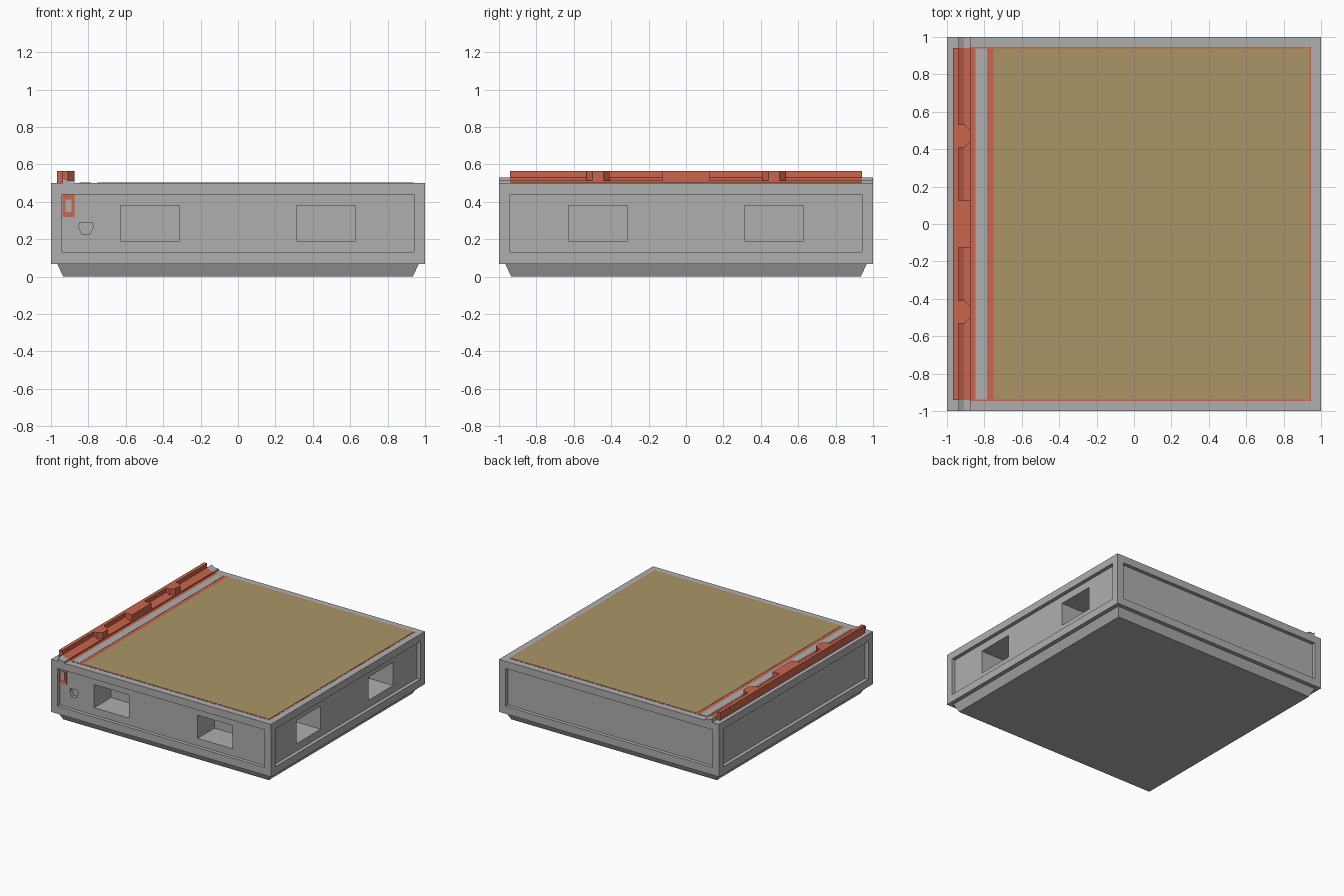
import bpy, bmesh
from mathutils import Matrix

if "Cube" in bpy.data.objects:
    bpy.data.objects.remove(bpy.data.objects["Cube"])


def material(name, rgb):
    m = bpy.data.materials.new(name)
    m.diffuse_color = (*rgb, 1)
    m.use_nodes = True
    m.node_tree.nodes["Principled BSDF"].inputs["Base Color"].default_value = m.diffuse_color
    return m


GRAY = material("concrete gray", (0.43, 0.43, 0.43))
RED = material("brick red", (0.60, 0.13, 0.073))
TAN = material("sand tan", (0.40, 0.30, 0.13))


def add_prism(bm, bottom, top):
    """Close a solid between two matching point loops."""
    a = [bm.verts.new(p) for p in bottom]
    b = [bm.verts.new(p) for p in top]
    n = len(a)
    bm.faces.new(a[::-1])
    bm.faces.new(b)
    for i in range(n):
        j = (i + 1) % n
        bm.faces.new((a[i], a[j], b[j], b[i]))


def add_box(bm, x0, x1, y0, y1, z0, z1):
    pts = [(x0, y0), (x1, y0), (x1, y1), (x0, y1)]
    add_prism(bm, [(x, y, z0) for x, y in pts], [(x, y, z1) for x, y in pts])


def finish(name, bm, mat):
    bmesh.ops.recalc_face_normals(bm, faces=bm.faces[:])
    me = bpy.data.meshes.new(name)
    bm.to_mesh(me)
    bm.free()
    me.materials.append(mat)
    ob = bpy.data.objects.new(name, me)
    bpy.context.collection.objects.link(ob)
    return ob


def box(name, mat, *dims):
    bm = bmesh.new()
    add_box(bm, *dims)
    return finish(name, bm, mat)


def cut(target, bm):
    """Subtract the cutter solids from the target and discard the cutter."""
    cutter = finish("cutter", bm, GRAY)
    cutter.hide_render = True
    mod = target.modifiers.new("cut", 'BOOLEAN')
    mod.object = cutter
    mod.solver = 'EXACT'
    bpy.context.view_layer.objects.active = target
    bpy.ops.object.modifier_apply(modifier=mod.name)
    bpy.data.objects.remove(cutter)


# Main block
body = box("main_block", GRAY, -1, 1, -1, 1, 0.068, 0.5)

# Shallow recessed panel on all four sides
RECESS = 0.97
bm = bmesh.new()
for k in range(4):
    start = len(bm.verts)
    add_box(bm, -0.94, 0.94, -1.1, -RECESS, 0.13, 0.44)
    bm.verts.ensure_lookup_table()
    bmesh.ops.rotate(bm, verts=bm.verts[start:], cent=(0, 0, 0),
                     matrix=Matrix.Rotation(k * 1.5707963, 3, 'Z'))
cut(body, bm)

# Deep lifting pockets in front and right sides, shield-shaped socket in front
bm = bmesh.new()
for s in (-1, 1):
    a, b = sorted((s * 0.312, s * 0.628))
    add_box(bm, a, b, -1.1, -0.75, 0.19, 0.38)
    add_box(bm, 0.75, 1.1, a, b, 0.19, 0.38)
shield = [(-0.848, 0.29), (-0.85, 0.26), (-0.833, 0.225),
          (-0.795, 0.225), (-0.775, 0.26), (-0.778, 0.29)]
add_prism(bm, [(x, -1.1, z) for x, z in shield],
          [(x, -0.94, z) for x, z in shield])
cut(body, bm)

# Tapered foot
bm = bmesh.new()
corners = [(-1, -1), (1, -1), (1, 1), (-1, 1)]
add_prism(bm, [(x * 0.935, y * 0.935, 0) for x, y in corners],
          [(x * 0.967, y * 0.967, 0.07) for x, y in corners])
finish("tapered_foot", bm, GRAY)

# Top inlay: red border, tan field and gray strip
box("inlay_border", RED, -0.875, 0.946, -0.946, 0.946, 0.496, 0.501)
box("inlay_field", TAN, -0.752, 0.938, -0.938, 0.938, 0.497, 0.503)
box("inlay_strip", GRAY, -0.848, -0.785, -0.938, 0.938, 0.497, 0.503)

# Sloped sill under the rail: red in the middle, gray at both ends
sill = [(-0.938, 0.495), (-0.875, 0.495), (-0.875, 0.513),
        (-0.908, 0.513), (-0.938, 0.53)]
for name, y0, y1, mat in (("sill_front", -1, -0.94, GRAY),
                          ("sill_middle", -0.94, 0.94, RED),
                          ("sill_back", 0.94, 1, GRAY)):
    bm = bmesh.new()
    add_prism(bm, [(x, y0, z) for x, z in sill], [(x, y1, z) for x, z in sill])
    finish(name, bm, mat)

# Rail with a centre block and two chamfered teeth
box("rail_wall", RED, -0.967, -0.938, -0.94, 0.94, 0.5, 0.564)
box("rail_centre_block", RED, -0.938, -0.875, -0.125, 0.125, 0.5, 0.564)
for side, c in (("front", -0.47), ("back", 0.47)):
    tooth = [(-0.938, -0.062), (-0.908, -0.062), (-0.875, -0.03),
             (-0.875, 0.03), (-0.908, 0.062), (-0.938, 0.062)]
    bm = bmesh.new()
    add_prism(bm, [(x, c + y, 0.5) for x, y in tooth],
              [(x, c + y, 0.564) for x, y in tooth])
    finish("rail_tooth_" + side, bm, RED)

# Red socket plate with a gray insert on the front panel
box("socket_plate", RED, -0.938, -0.875, -0.976, -0.965, 0.318, 0.438)
box("socket_insert", GRAY, -0.922, -0.89, -0.979, -0.97, 0.345, 0.412)
